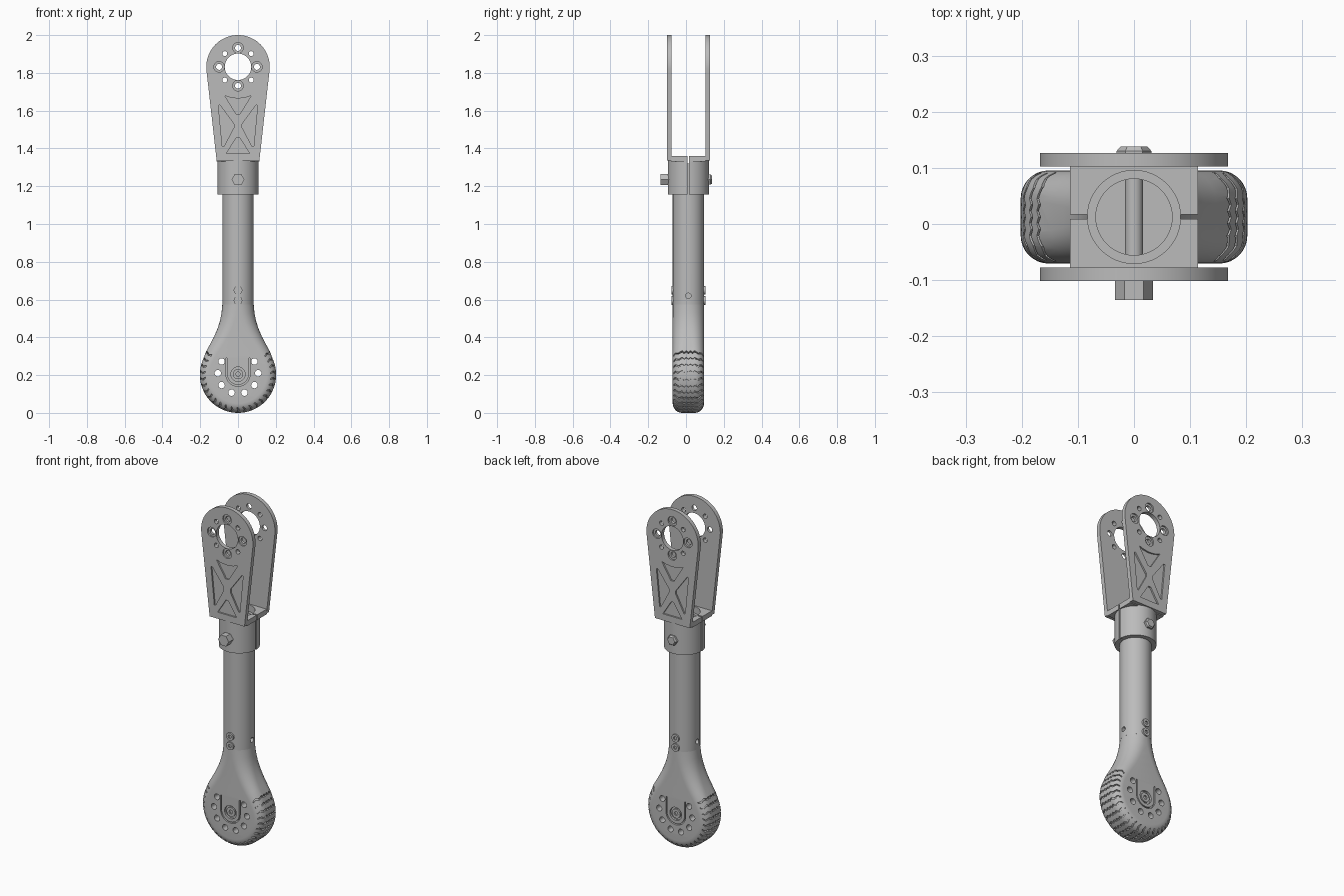
import bpy, bmesh, math
from math import sin, cos, pi, radians, hypot

if "Cube" in bpy.data.objects:
    bpy.data.objects.remove(bpy.data.objects["Cube"])

GREY = bpy.data.materials.new("plain grey")
GREY.use_nodes = True
GREY.diffuse_color = (0.5, 0.5, 0.5, 1)
GREY.node_tree.nodes["Principled BSDF"].inputs["Base Color"].default_value = (0.5, 0.5, 0.5, 1)

CY = 0.0125           # depth of the limb axis
TUBE_R = 0.083        # tube radius and half thickness of the foot
WHEEL_R = 0.202       # foot radius
EDGE_R = 0.05         # rounding of the foot rim
EYE_Z = 1.832         # height of the fork eye
SIDES = (-1, 1)


def circle(u, v, r, n=32, turn=0.0):
    return [(u + r * cos(turn + 2 * pi * i / n), v + r * sin(turn + 2 * pi * i / n)) for i in range(n)]


def rect(u0, v0, u1, v1):
    return [(u0, v0), (u1, v0), (u1, v1), (u0, v1)]


def loft(bm, loops):
    """Skin a list of closed loops and cap both ends."""
    rows = [[bm.verts.new(p) for p in loop] for loop in loops]
    n = len(rows[0])
    for a, b in zip(rows, rows[1:]):
        for i in range(n):
            bm.faces.new((a[i], a[(i + 1) % n], b[(i + 1) % n], b[i]))
    bm.faces.new(rows[0])
    bm.faces.new(rows[-1])


def prism(pts, a, b, axis="y"):
    """Straight extrusion of a flat outline along one axis."""
    place = {"x": lambda u, v, h: (h, u, v),
             "y": lambda u, v, h: (u, h, v),
             "z": lambda u, v, h: (u, v, h)}[axis]
    return [[place(u, v, h) for u, v in pts] for h in (a, b)]


def build(name, lofts):
    bm = bmesh.new()
    for loops in lofts:
        loft(bm, loops)
    bmesh.ops.remove_doubles(bm, verts=bm.verts, dist=1e-5)
    bmesh.ops.dissolve_degenerate(bm, edges=bm.edges, dist=1e-5)
    bmesh.ops.recalc_face_normals(bm, faces=bm.faces)
    mesh = bpy.data.meshes.new(name)
    bm.to_mesh(mesh)
    bm.free()
    mesh.materials.append(GREY)
    ob = bpy.data.objects.new(name, mesh)
    bpy.context.scene.collection.objects.link(ob)
    return ob


def cut(ob, lofts):
    """Subtract solids from an object, then drop the cutter."""
    cutter = build("cutter", lofts)
    cutter.hide_render = True
    mod = ob.modifiers.new("cut", "BOOLEAN")
    mod.operation, mod.solver, mod.object = "DIFFERENCE", "EXACT", cutter
    activate(ob)
    bpy.ops.object.modifier_apply(modifier=mod.name)
    bpy.data.objects.remove(cutter)


def activate(ob):
    bpy.ops.object.select_all(action="DESELECT")
    ob.select_set(True)
    bpy.context.view_layer.objects.active = ob


def smooth(ob, angle=32):
    activate(ob)
    bpy.ops.object.shade_smooth_by_angle(angle=radians(angle))


# Foot: round pad flowing up into a neck, with a rounded rim all along its outline
outline = [(WHEEL_R * cos(radians(t)), WHEEL_R + WHEEL_R * sin(radians(t))) for t in range(-90, 26, 5)]
outline += [(.169, .325), (.147, .365), (.126, .405), (.109, .445), (.096, .485), (.087, .53), (TUBE_R, .575)]
loops = []
for i, (x, z) in enumerate(outline):
    x0, z0 = outline[max(i - 1, 0)]
    x1, z1 = outline[min(i + 1, len(outline) - 1)]
    nx, nz = (z1 - z0) / hypot(x1 - x0, z1 - z0), -(x1 - x0) / hypot(x1 - x0, z1 - z0)
    if i == 0:
        nx, nz, x = 0, -1, 0
    if i == len(outline) - 1:
        nx, nz = 1, 0
    blend = min(max((z - .28) / .295, 0), 1)
    r = EDGE_R + (TUBE_R - EDGE_R) * blend
    half = []
    for side in SIDES:
        for k in range(9):
            a = (k - 8 if side < 0 else k) * pi / 16
            inset = r * (1 - cos(a))
            half.append((max(x - nx * inset, 0), CY + side * (TUBE_R - r) + r * sin(a), z - nz * inset))
    loops.append(half + [(-px, py, pz) for px, py, pz in reversed(half)])
foot = build("foot", [loops])

# Wavy tread grooves wrapped around the rim
rim = [(-1, radians(a)) for a in (-65, -45, -22)] + [(s / 3, 0) for s in (-3, -2, -1, 0, 1, 2, 3)]
rim += [(1, radians(a)) for a in (22, 45, 65)]
grooves = []
for g in range(25):
    mid = -pi / 2 + (g - 12) * 0.182
    sections = []
    for k, (flat, a) in enumerate(rim):
        wave = mid + (0.022 if k % 2 else -0.022)
        section = []
        for off, w in ((-.007, -.02), (.012, -.02), (.012, .02), (-.007, .02)):
            rad = WHEEL_R - EDGE_R + (EDGE_R + off) * cos(a)
            y = CY + flat * (TUBE_R - EDGE_R) + (EDGE_R + off) * sin(a)
            section.append((rad * cos(wave + w), y, WHEEL_R + rad * sin(wave + w)))
        sections.append(section)
    grooves.append(sections)
cut(foot, grooves)

# Ring of through holes, U-shaped slots and pivot recesses in the foot
PIVOT_Z = 0.205
cuts = [prism(circle(s * x, z, .017, 24), -.2, .2)
        for s in SIDES for x, z in ((.087, .272), (.107, .21), (.087, .147), (.034, .107))]
arc = [pi + pi * i / 20 for i in range(21)]
u_shape = [(-.064, .29)] + [(.064 * cos(t), PIVOT_Z + .064 * sin(t)) for t in arc] + [(.064, .29), (.057, .29)]
u_shape += [(.057 * cos(t), PIVOT_Z + .057 * sin(t)) for t in reversed(arc)] + [(-.057, .29)]
for s in SIDES:
    face, out = CY + s * (TUBE_R - .012), CY + s * .12
    cuts += [prism(u_shape, face, out), prism(circle(0, PIVOT_Z, .038), face, out)]
cut(foot, cuts)
smooth(foot)


def socket_screw(name, z, r, y0, y1):
    """Round screw head with a hexagonal socket in its outer end y1."""
    screw = build(name, [prism(circle(0, z, r, 24), y0, y1)])
    step = .008 if y1 > y0 else -.008
    cut(screw, [prism(circle(0, z, r * .45, 6), y1 - step, y1 + step)])
    smooth(screw)


for s, label in ((-1, "front"), (1, "back")):
    socket_screw(label + "_pivot_screw", PIVOT_Z, .027, CY + s * .06, CY + s * .08)
    for z, level in ((.595, "lower"), (.65, "upper")):
        socket_screw(f"{label}_{level}_tube_screw", z, .023, CY + s * .07, CY + s * .09)

# Hollow tube with a cross hole above the neck
tube = build("tube", [prism(circle(0, CY, TUBE_R, 48), .575, 1.32, "z")])
cut(tube, [prism(circle(0, CY, .068, 48), .70, 1.4, "z"),
           prism(circle(CY, .62, .014, 20), -.2, -.05, "x"),
           prism(circle(CY, .62, .014, 20), .05, .2, "x")])
smooth(tube)

# Split clamp collar and the fork floor above it
bore = prism(circle(0, CY, TUBE_R, 48), 1, 1.5, "z")
slit = prism(rect(-.2, CY - .004, .2, CY + .004), 1, 1.5, "z")
collar = build("clamp_collar", [prism(circle(0, CY, .109, 48), 1.155, 1.335, "z")])
floor = build("fork_floor", [prism(rect(-.114, CY - .091, .114, CY + .091), 1.33, 1.36, "z")])
for ob in (collar, floor):
    cut(ob, [bore])
    cut(ob, [slit])
    smooth(ob)

# Clamp bolt with hexagon head and nut
BOLT_Z = 1.235
smooth(build("clamp_bolt_shaft", [prism(circle(0, BOLT_Z, .016, 20), -.12, .125)]))
build("clamp_bolt_head", [prism(circle(0, BOLT_Z, .034, 6), -.135, -.085)])
build("clamp_nut", [[[(x, y, z) for x, z in circle(0, BOLT_Z, r, 6)]
                     for r, y in ((.031, .10), (.031, .13), (.024, .138))]])

# Fork plates: rounded eye, bolt holes and a cross-braced panel
tabs = [(.1 * cos(i * pi / 2), EYE_Z + .1 * sin(i * pi / 2)) for i in range(4)]
sag = [(x, EYE_Z - (.168 ** 2 - x * x) ** .5) for x in (-.07, -.04, 0, .04, .07)]
pockets = [sag + [(.01, 1.582), (-.01, 1.582)],
           [(-.062, 1.373), (.062, 1.373), (.008, 1.458), (-.008, 1.458)]]
pockets += [[(s * .104, 1.628), (s * .096, 1.63), (s * .022, 1.53), (s * .022, 1.51),
             (s * .075, 1.41), (s * .083, 1.41)] for s in SIDES]
plate = [(.168 * cos(radians(t)), EYE_Z + .168 * sin(radians(t))) for t in range(-6, 187, 4)]
plate += [(-.113, 1.335), (.113, 1.335)]
for s, label in ((-1, "front"), (1, "back")):
    outer = CY + s * .114
    fork = build(label + "_fork_plate", [prism(plate, CY + s * .09, outer)])
    holes = [circle(0, EYE_Z, .07, 48)] + [circle(x, z, .016, 20) for x, z in tabs]
    holes += [circle(a * .07, EYE_Z + b * .07, .013, 20) for a in SIDES for b in SIDES]
    cut(fork, [prism(h, -.3, .3) for h in holes])
    sunk = pockets + [circle(x, z, .028, 24) for x, z in tabs]
    cut(fork, [prism(p, outer - s * .009, outer + s * .05) for p in sunk])
    smooth(fork)
